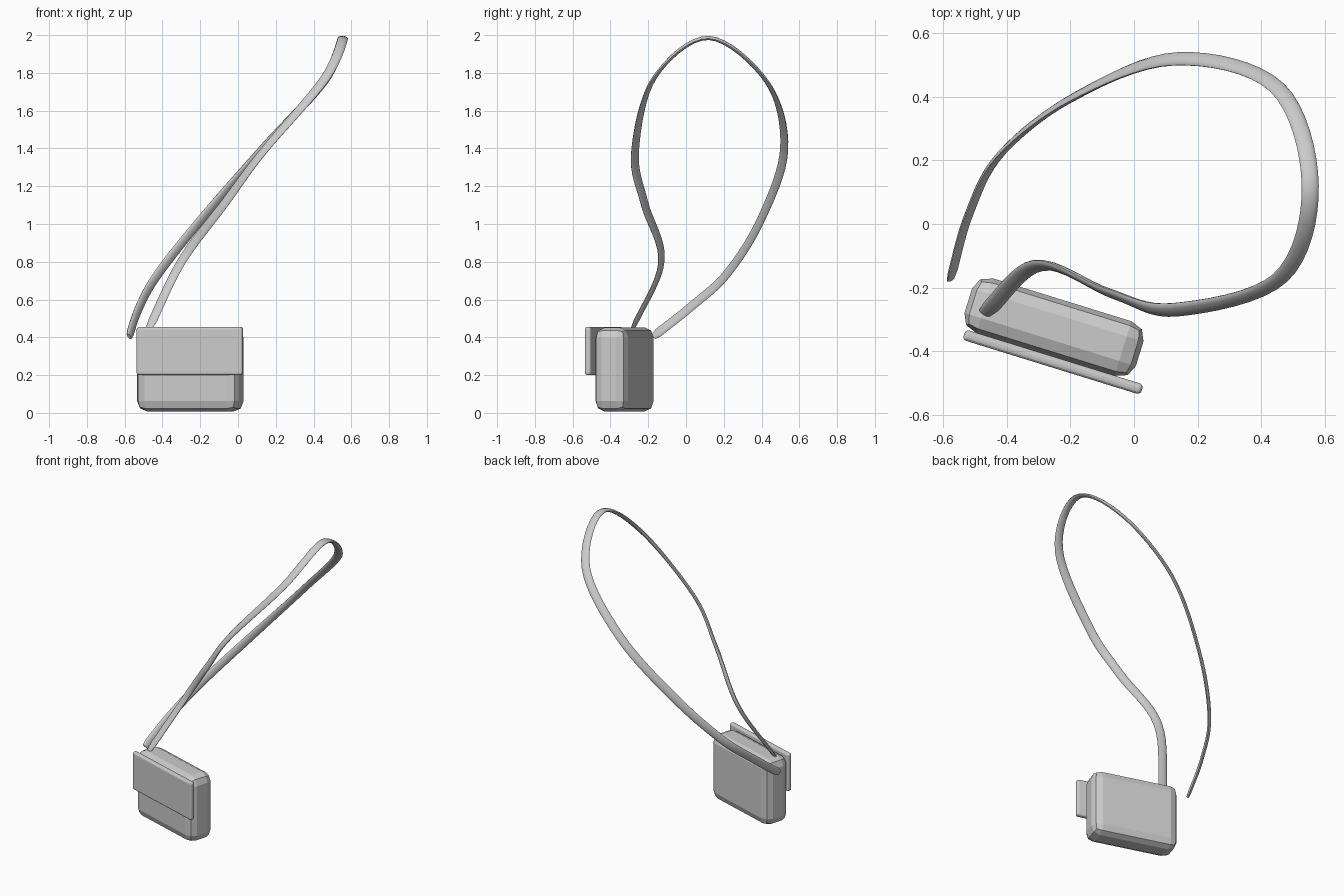
import bpy, bmesh, math
from mathutils import Vector, Matrix

if "Cube" in bpy.data.objects:
    bpy.data.objects.remove(bpy.data.objects["Cube"])

grey = bpy.data.materials.new("plain_grey")
grey.use_nodes = True
colour = (0.6, 0.6, 0.6, 1)
grey.diffuse_color = colour
grey.node_tree.nodes["Principled BSDF"].inputs["Base Color"].default_value = colour

TURN = math.radians(-17.2)


def add_object(name, bm):
    mesh = bpy.data.meshes.new(name)
    bmesh.ops.recalc_face_normals(bm, faces=bm.faces)
    bm.to_mesh(mesh)
    bm.free()
    mesh.materials.append(grey)
    obj = bpy.data.objects.new(name, mesh)
    bpy.context.collection.objects.link(obj)
    return obj


def rounded_box(name, centre, size, start, bevel, segments):
    """Bevel a box of proportions `start`, then stretch it to `size`."""
    bm = bmesh.new()
    bmesh.ops.create_cube(bm, size=1)
    bmesh.ops.scale(bm, vec=start, verts=bm.verts)
    bmesh.ops.bevel(bm, geom=bm.edges[:], offset=bevel, segments=segments,
                    profile=0.5, affect='EDGES')
    bmesh.ops.scale(bm, vec=[a / b for a, b in zip(size, start)], verts=bm.verts)
    bm.transform(Matrix.Translation(centre) @ Matrix.Rotation(TURN, 4, 'Z'))
    return add_object(name, bm)


# Pouch body and the front flap
rounded_box("pouch_body", (-0.252, -0.325, 0.23), (0.565, 0.18, 0.445),
            (0.565, 0.2, 0.445), 0.055, 2)
rounded_box("front_flap", (-0.255, -0.435, 0.328), (0.587, 0.034, 0.255),
            (0.587, 0.034, 0.255), 0.013, 3)

# Strap: centre line points, each with the direction of the band's width
PATH = [
    ((-0.577, -0.172, 0.405), (0.48, 0.36, -0.8)),
    ((-0.52, 0.03, 0.565), (0.48, 0.36, -0.8)),
    ((-0.42, 0.22, 0.74), (0.48, 0.36, -0.8)),
    ((-0.19, 0.40, 1.03), (0.5, 0.5, -0.65)),
    ((0.13, 0.52, 1.40), (0.5, 0.75, -0.43)),
    ((0.45, 0.43, 1.75), (0.8, 0.4, -0.3)),
    ((0.555, 0.12, 1.985), (1, 0, -0.1)),
    ((0.46, -0.17, 1.77), (0.8, -0.4, -0.3)),
    ((0.13, -0.27, 1.38), (0.55, -0.75, -0.4)),
    ((-0.07, -0.22, 1.11), (0.7, -0.6, -0.25)),
    ((-0.3, -0.13, 0.80), (0.84, -0.51, -0.17)),
    ((-0.47, -0.28, 0.45), (0.84, -0.51, -0.17)),
]


def spline(p, t):
    """Point on a Catmull-Rom curve through p."""
    i = min(int(t), len(p) - 2)
    f = t - i
    b, c = p[i], p[i + 1]
    a = p[i - 1] if i else 2 * b - c
    d = p[i + 2] if i + 2 < len(p) else 2 * c - b
    return 0.5 * (2 * b + (c - a) * f + (2 * a - 5 * b + 4 * c - d) * f ** 2
                  + (3 * b - a - 3 * c + d) * f ** 3)


def strap(name, half_width, half_thick, sides=12, steps=8):
    points = [Vector(p) for p, w in PATH]
    widths = [Vector(w).normalized() for p, w in PATH]
    last = len(PATH) - 1
    count = last * steps
    bm = bmesh.new()
    rings = []
    for k in range(count + 1):
        t = k / steps
        centre = spline(points, t)
        along = (spline(points, min(t + 0.02, last))
                 - spline(points, max(t - 0.02, 0))).normalized()
        wide = spline(widths, t)
        wide = (wide - along * wide.dot(along)).normalized()
        thin = along.cross(wide)
        size = 0.75 if k in (0, count) else 1
        ring = []
        for s in range(sides):
            a = 2 * math.pi * s / sides
            offset = wide * half_width * math.cos(a) + thin * half_thick * math.sin(a)
            ring.append(bm.verts.new(centre + offset * size))
        rings.append(ring)
    for r, q in zip(rings, rings[1:]):
        for s in range(sides):
            n = (s + 1) % sides
            bm.faces.new((r[s], r[n], q[n], q[s]))
    bm.faces.new(rings[0])
    bm.faces.new(rings[-1])
    return add_object(name, bm)


band = strap("carry_strap", 0.027, 0.011)
bpy.ops.object.select_all(action='DESELECT')
bpy.context.view_layer.objects.active = band
band.select_set(True)
bpy.ops.object.shade_smooth_by_angle(angle=math.radians(50))
